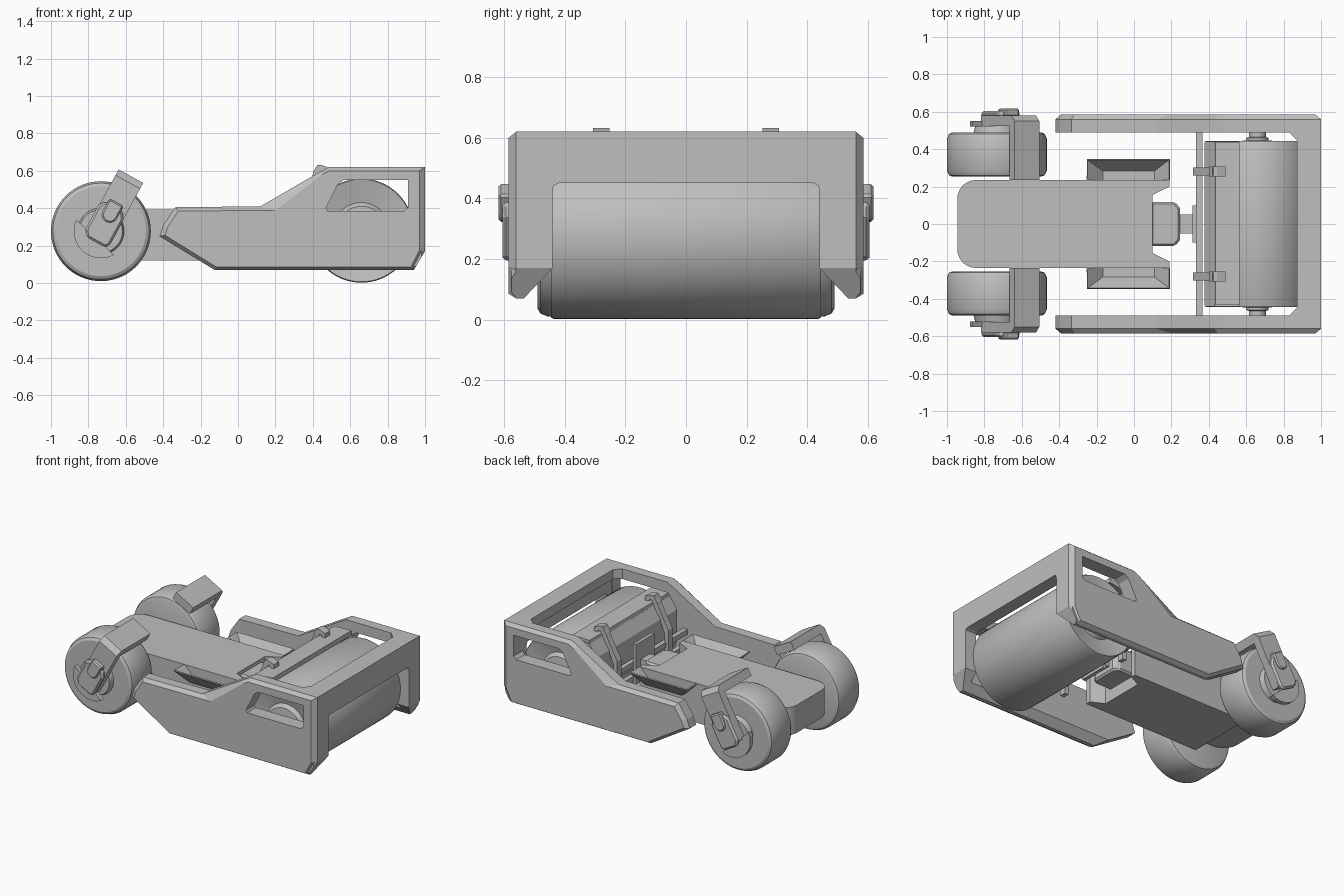
import bpy, bmesh, math
from mathutils import Vector

if "Cube" in bpy.data.objects:
    bpy.data.objects.remove(bpy.data.objects["Cube"])

grey = bpy.data.materials.new("machine grey")
grey.diffuse_color = (0.52, 0.52, 0.52, 1)
grey.use_nodes = True
grey.node_tree.nodes["Principled BSDF"].inputs["Base Color"].default_value = grey.diffuse_color


def finish(name, bm, bevel=0, loc=(0, 0, 0), rot=0):
    bmesh.ops.remove_doubles(bm, verts=bm.verts, dist=1e-5)
    bmesh.ops.recalc_face_normals(bm, faces=bm.faces)
    me = bpy.data.meshes.new(name)
    bm.to_mesh(me)
    bm.free()
    me.materials.append(grey)
    ob = bpy.data.objects.new(name, me)
    bpy.context.collection.objects.link(ob)
    ob.location = loc
    ob.rotation_euler = (0, rot, 0)
    if bevel:
        m = ob.modifiers.new("bevel", 'BEVEL')
        m.width = bevel
        m.segments = 1
        m.limit_method = 'ANGLE'
        m.angle_limit = math.radians(40)
    return ob


def loft(name, layers, axis, bevel=0, loc=(0, 0, 0), rot=0):
    """Join 2D outlines of equal length placed along an axis; layers are (position, outline)."""
    def place(p, t):
        return {'x': (t, p[0], p[1]), 'y': (p[0], t, p[1]), 'z': (p[0], p[1], t)}[axis]
    bm = bmesh.new()
    rings = [[bm.verts.new(place(p, t)) for p in pts] for t, pts in layers]
    bm.faces.new(rings[0])
    bm.faces.new(rings[-1])
    n = len(rings[0])
    for lo, hi in zip(rings, rings[1:]):
        for i in range(n):
            j = (i + 1) % n
            bm.faces.new((lo[i], lo[j], hi[j], hi[i]))
    return finish(name, bm, bevel, loc, rot)


def prism(name, pts, axis, a, b, bevel=0, loc=(0, 0, 0), rot=0):
    return loft(name, [(a, pts), (b, pts)], axis, bevel, loc, rot)


def box(name, x, y, z, bevel=0):
    return prism(name, [(x[0], y[0]), (x[1], y[0]), (x[1], y[1]), (x[0], y[1])],
                 'z', z[0], z[1], bevel)


def lathe(name, prof, loc, segs=64):
    """Spin a (radius, y) profile about the y axis."""
    bm = bmesh.new()
    rings = []
    for i in range(segs):
        t = 2 * math.pi * i / segs
        rings.append([Vector((r * math.cos(t), y, r * math.sin(t))) for r, y in prof])
    for i in range(segs):
        a, b = rings[i], rings[(i + 1) % segs]
        for k in range(len(prof) - 1):
            quad = [a[k], a[k + 1], b[k + 1], b[k]]
            if prof[k][0] == 0:
                quad = quad[:3]
            elif prof[k + 1][0] == 0:
                quad = [a[k], a[k + 1], b[k]]
            bm.faces.new([bm.verts.new(v) for v in quad])
    ob = finish(name, bm, 0, loc)
    bpy.ops.object.select_all(action='DESELECT')
    ob.select_set(True)
    bpy.context.view_layer.objects.active = ob
    bpy.ops.object.shade_smooth_by_angle(angle=math.radians(30))
    return ob


def mirrored(pts):
    return pts + [(-a, b) for a, b in reversed(pts)]


def cutter(name, pts):
    ob = prism(name, pts, 'y', -0.8, 0.8)
    ob.hide_render = True
    ob.hide_viewport = True
    return ob


def cut(ob, tool):
    m = ob.modifiers.new("cut", 'BOOLEAN')
    m.operation = 'DIFFERENCE'
    m.solver = 'EXACT'
    m.object = tool


# Window cutter for the side plates, and cutter for the lower corner of the end frame
window = cutter("window_cutter", [(0.47, 0.40), (0.535, 0.53), (0.565, 0.55), (0.91, 0.55),
                (0.91, 0.405), (0.89, 0.385), (0.48, 0.385)])
corner = cutter("corner_cutter", [(0.94, 0.069), (1.0, 0.17), (1.1, 0.17), (1.1, 0.0), (0.94, 0.0)])

# Side plates with chamfered outer rim and chamfered inner foot
side = [(-0.42, 0.25), (-0.40, 0.31), (-0.335, 0.405), (0.12, 0.41), (0.43, 0.59), (0.485, 0.62),
        (1.0, 0.62), (1.0, 0.17), (0.94, 0.07), (-0.125, 0.07)]
rim = [(-0.39, 0.255), (-0.375, 0.30), (-0.32, 0.385), (0.20, 0.388), (0.45, 0.58), (0.49, 0.60),
       (0.97, 0.60), (0.97, 0.175), (0.925, 0.085), (-0.115, 0.085)]
foot = side[:7] + [(1.0, 0.17), (0.97, 0.12), (-0.205, 0.12)]
for s in (1, -1):
    cut(loft("side_plate", [(s * 0.49, foot), (s * 0.535, side), (s * 0.56, side),
                            (s * 0.585, rim)], 'y'), window)
    # Corner gusset of the top rail
    prism("corner_gusset", [(0.83, s * 0.50), (0.83, s * 0.49), (0.872, s * 0.448),
          (0.90, s * 0.448), (0.90, s * 0.50)], 'z', 0.555, 0.62)

# End frame wall with drum opening, and top rail
inner = [(0.42, 0.45), (0.437, 0.442), (0.44, 0.42), (0.44, 0.17), (0.535, 0.07)]
wall = mirrored(inner + [(0.56, 0.07), (0.575, 0.09), (0.575, 0.605), (0.56, 0.62)])
face = mirrored(inner + [(0.54, 0.07), (0.553, 0.09), (0.553, 0.605), (0.54, 0.62)])
cut(loft("end_frame", [(0.912, wall), (0.98, wall), (1.0, face)], 'x'), corner)
box("top_rail", (0.872, 0.914), (-0.49, 0.49), (0.555, 0.62))

# Roller drum with dished ends, hubs and axle
half = [(0.278, 0.435), (0.273, 0.445), (0.15, 0.415), (0.13, 0.44), (0.06, 0.447), (0, 0.447)]
lathe("drum", [(r, -y) for r, y in reversed(half)] + half, (0.66, 0, 0.28), 96)
for s in (1, -1):
    lathe("drum_axle", [(0.06, s * 0.44), (0.06, s * 0.46), (0.045, s * 0.465), (0.045, s * 0.492)],
          (0.66, 0, 0.28), 32)

# Scraper cover behind the drum, with a raised top plate
prism("scraper_cover", [(0.376, 0.25), (0.376, 0.48), (0.43, 0.562), (0.565, 0.578),
      (0.565, 0.555), (0.44, 0.535), (0.398, 0.47), (0.398, 0.25)], 'y', -0.44, 0.44)
prism("scraper_top_plate", [(0.43, 0.56), (0.435, 0.584), (0.565, 0.588), (0.565, 0.57)],
      'y', -0.43, 0.435)

# Cross bars, hitch plate and hooked straps
for z in (0.20, 0.30):
    box("cross_bar", (0.332, 0.365), (-0.49, 0.49), (z, z + 0.035))
box("hitch_plate", (0.312, 0.336), (-0.10, 0.10), (0.18, 0.46))
for s in (1, -1):
    y = s * 0.28
    prism("strap", [(0.315, 0.15), (0.315, 0.42), (0.395, 0.57), (0.42, 0.628), (0.445, 0.60),
          (0.37, 0.45), (0.345, 0.39), (0.345, 0.15)], 'y', y - 0.022, y + 0.022)
    prism("strap_hook", [(0.40, 0.59), (0.425, 0.632), (0.445, 0.632), (0.49, 0.615),
          (0.49, 0.575), (0.47, 0.575), (0.455, 0.60)], 'y', y - 0.027, y + 0.027)

# Chassis with rounded raised tail and a notched hitch end, extruded as one body
arc = [(-0.845 - 0.1 * math.sin(t), 0.135 + 0.1 * math.cos(t))
       for t in [i * math.pi / 12 for i in range(7)]]
half = [(0.10, 0.155), (0.19, 0.20), (0.19, 0.235)] + arc
deck = half + [(x, -y) for x, y in reversed(half)]
belly = [(max(x, -0.70), y if x > -0.84 else math.copysign(0.235, y)) for x, y in deck]
belly = [(x, y * (1 - 0.001 * (i % 7))) if x == -0.70 else (x, y) for i, (x, y) in enumerate(belly)]
tail = cutter("tail_cutter", [(-1.1, 0.0), (-0.70, 0.0), (-0.70, 0.20), (-1.1, 0.20)])
cut(prism("chassis", deck, 'z', 0.12, 0.392), tail)

# Sloped side pans beside the deck
for s in (1, -1):
    bm = bmesh.new()
    top = [bm.verts.new((x, s * y, 0.392)) for x, y in
           [(-0.25, 0.235), (-0.25, 0.345), (0.19, 0.345), (0.19, 0.235)]]
    low = [bm.verts.new((x, s * y, 0.31)) for x, y in
           [(-0.168, 0.235), (-0.168, 0.285), (0.11, 0.285), (0.11, 0.235)]]
    bm.faces.new(low)
    for i in range(3):
        bm.faces.new((top[i], top[i + 1], low[i + 1], low[i]))
    pan = finish("side_pan", bm)
    m = pan.modifiers.new("thickness", 'SOLIDIFY')
    m.thickness = 0.008
    m.offset = 0

# Articulated coupling
prism("coupling", [(0.09, -0.118), (0.22, -0.118), (0.246, -0.085), (0.246, 0.085),
      (0.22, 0.118), (0.09, 0.118)], 'z', 0.20, 0.37, 0.012)
box("coupling_rod", (0.24, 0.32), (-0.05, 0.05), (0.24, 0.34))

# Rear wheels with forks
C = (-0.733, 0, 0.277)
LEAN = 0.5
for s in (1, -1):
    prof = [(0, 0.253), (0.235, 0.253), (0.255, 0.26), (0.267, 0.285),
            (0.267, 0.455), (0.257, 0.48), (0.24, 0.49), (0, 0.49)]
    lathe("wheel", [(r, s * y) for r, y in prof], C)
    lathe("wheel_hub", [(0.125, s * 0.488), (0.115, s * 0.525), (0, s * 0.525)], C, 48)
    # Fork bridge over the tyre, bent down the outer side
    fork = [(0.234, 0.335), (0.55, 0.335), (0.58, 0.30), (0.58, -0.04), (0.525, -0.04),
            (0.525, 0.278), (0.234, 0.278)]
    prism("fork", [(s * y, v) for y, v in fork], 'x', -0.075, 0.075, 0, C, LEAN)
    # Hub guard, half disc facing down and back
    ts = [math.radians(155 + i * 12) for i in range(13)]
    prism("hub_guard", [(0.145 * math.cos(t), 0.145 * math.sin(t)) for t in ts],
          'y', s * 0.52, s * 0.552, 0, C)
    # Pivot pad and cap
    prism("pivot_pad", [(-0.078, -0.03), (-0.05, -0.065), (0.06, -0.065), (0.078, -0.045),
          (0.078, 0.11), (0.05, 0.15), (-0.055, 0.15), (-0.078, 0.12)],
          'y', s * 0.57, s * 0.605, 0.012, C, LEAN)
    ts = [math.radians(180 + i * 20) for i in range(10)]
    prism("pivot_cap", [(0.042 * math.cos(t), 0.10 + 0.042 * math.sin(t)) for t in ts]
          + [(0.042, 0.175), (-0.042, 0.175)], 'y', s * 0.575, s * 0.618, 0.008, C, LEAN)
